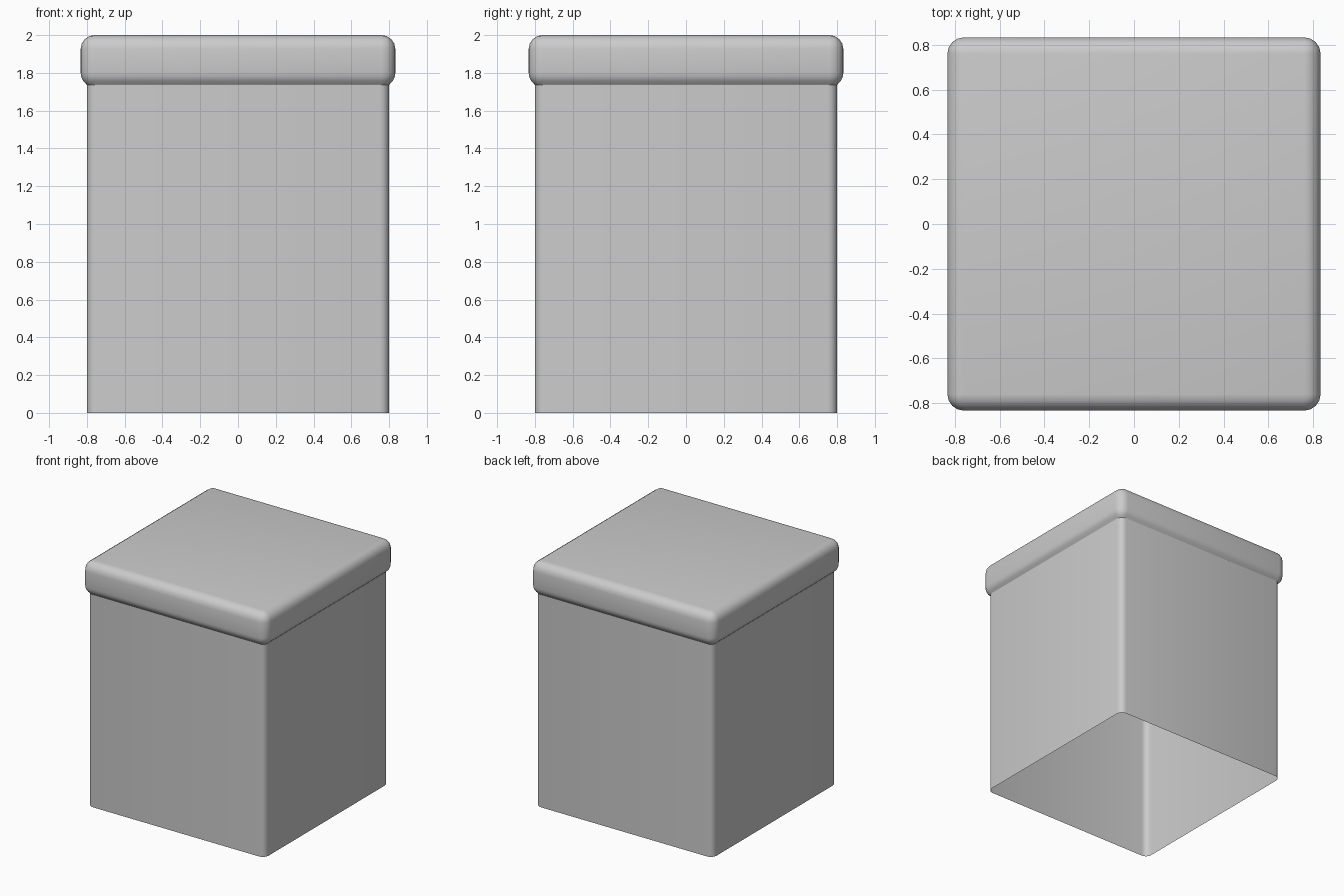
import bpy, bmesh
from math import sin, cos, pi

if "Cube" in bpy.data.objects:
    bpy.data.objects.remove(bpy.data.objects["Cube"])

SEG = 4  # segments per rounded corner


def ring(bm, core, r, z):
    """Rounded square: corner centres at +-core, corner radius r."""
    verts = []
    for q, (sx, sy) in enumerate([(1, 1), (-1, 1), (-1, -1), (1, -1)]):
        for i in range(SEG + 1):
            a = (q + i / SEG) * pi / 2
            verts.append(bm.verts.new((sx * core + r * cos(a), sy * core + r * sin(a), z)))
    return verts


def shell(name, sections, cap=False):
    bm = bmesh.new()
    rings = [ring(bm, *s) for s in sections]
    for lo, hi in zip(rings, rings[1:]):
        n = len(lo)
        for i in range(n):
            j = (i + 1) % n
            bm.faces.new((lo[i], lo[j], hi[j], hi[i]))
    if cap:
        bm.faces.new(rings[-1])
    bmesh.ops.remove_doubles(bm, verts=bm.verts, dist=0.0005)
    me = bpy.data.meshes.new(name)
    bm.to_mesh(me)
    bm.free()
    ob = bpy.data.objects.new(name, me)
    bpy.context.collection.objects.link(ob)
    bpy.context.view_layer.objects.active = ob
    ob.select_set(True)
    bpy.ops.object.shade_smooth_by_angle(angle=0.6)
    ob.select_set(False)
    return ob


# Hollow body, open underneath
shell("body", [(0.75, 0.05, 0), (0.75, 0.05, 1.735)])

# Lid with rounded lower lip, rounded upper edge and flat top
R, CORE = 0.073, 0.76
lid = [(0.75, 0.05, 1.735)]
lid += [(CORE, R * cos(a), 1.80 - R * sin(a)) for a in (0.95, 0.63, 0.31, 0)]
lid += [(CORE, R * cos(i / 4 * pi / 2), 2 - R + R * sin(i / 4 * pi / 2)) for i in range(5)]
shell("lid", lid, cap=True)
